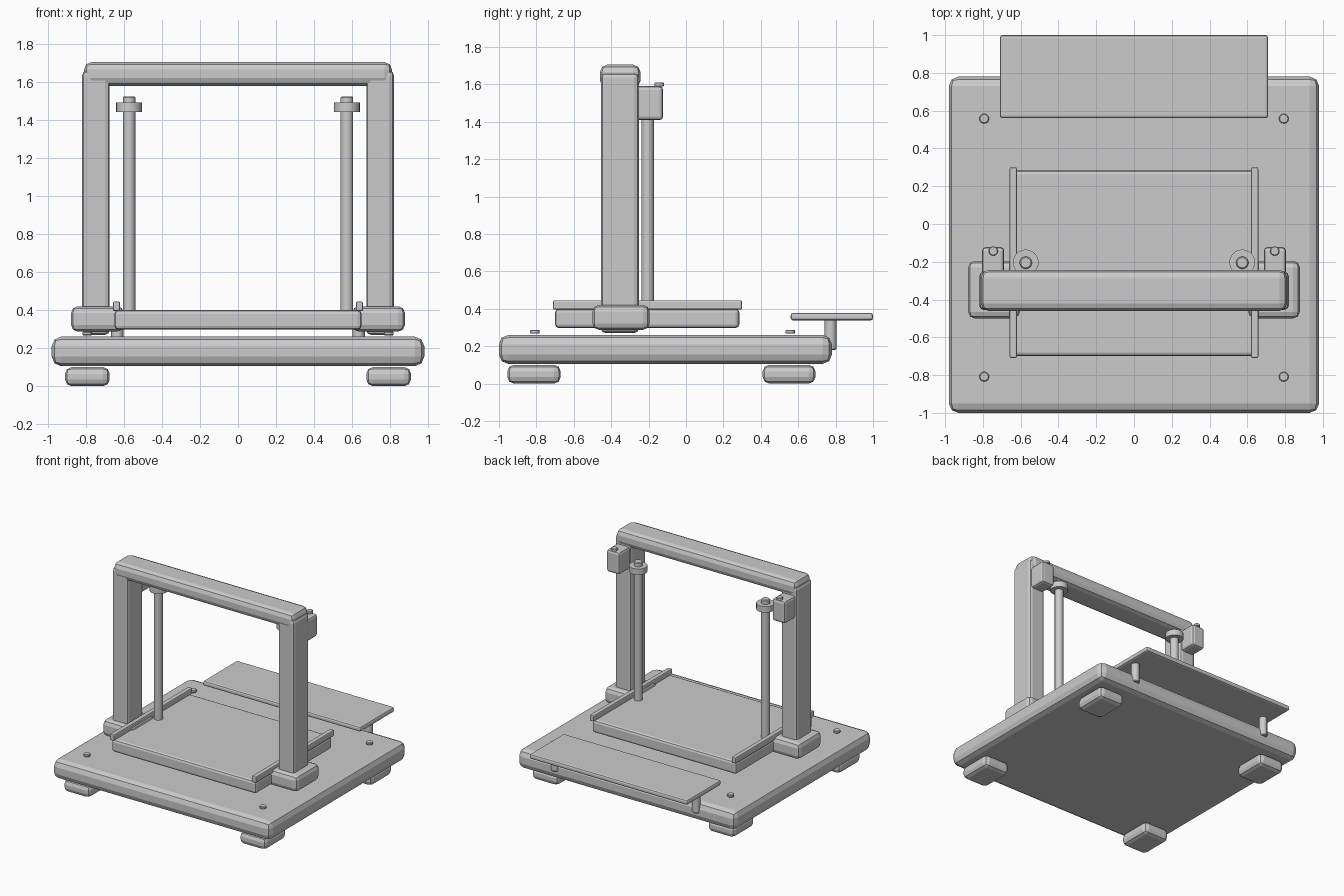
import bpy, bmesh
from mathutils import Matrix

if "Cube" in bpy.data.objects:
    bpy.data.objects.remove(bpy.data.objects["Cube"])


def finish(name, bm, bevel, segments, angle):
    if bevel:
        bmesh.ops.bevel(bm, geom=[e for e in bm.edges if e.calc_face_angle(0) > 1.0],
                        offset=bevel, segments=segments, profile=0.5,
                        affect='EDGES', clamp_overlap=True)
    me = bpy.data.meshes.new(name)
    bm.to_mesh(me)
    bm.free()
    ob = bpy.data.objects.new(name, me)
    bpy.context.collection.objects.link(ob)
    if angle:
        me.shade_smooth()
        me.set_sharp_from_angle(angle=angle)
    return ob


def box(name, x, y, z, bevel=0.0, segments=2):
    """Bevelled box from (min, max) ranges."""
    bm = bmesh.new()
    bmesh.ops.create_cube(bm, size=1)
    for v in bm.verts:
        v.co = [(r[0] + r[1]) / 2 + c * (r[1] - r[0]) for r, c in zip((x, y, z), v.co)]
    return finish(name, bm, bevel, segments, 0)


def cylinder(name, x, y, z, radius, sides=16, bevel=0.0):
    """Upright cylinder spanning the z range."""
    bm = bmesh.new()
    bmesh.ops.create_cone(bm, cap_ends=True, segments=sides, radius1=radius, radius2=radius,
                          depth=z[1] - z[0], matrix=Matrix.Translation((x, y, sum(z) / 2)))
    return finish(name, bm, bevel, 1, 0.6)


# Base plate, print bed, top beam, rear shelf
box("base_plate", (-0.98, 0.98), (-1.0, 0.78), (0.105, 0.26), 0.05)
box("print_bed", (-0.65, 0.65), (-0.70, 0.285), (0.297, 0.40), 0.02)
box("top_beam", (-0.81, 0.81), (-0.46, -0.243), (1.58, 1.705), 0.04)
box("rear_shelf", (-0.71, 0.71), (0.56, 1.0), (0.337, 0.378), 0.014)

for s, side in ((-1, "left"), (1, "right")):
    def span(a, b):
        return tuple(sorted((s * a, s * b)))

    # Frame uprights with their shoes
    box(f"{side}_upright", span(0.675, 0.82), (-0.455, -0.252), (0.27, 1.66), 0.025)
    box(f"{side}_upright_shoe", span(0.60, 0.878), (-0.50, -0.195), (0.287, 0.42), 0.035)

    # Bed rails
    box(f"{side}_bed_rail", span(0.62, 0.658), (-0.71, 0.30), (0.395, 0.445), 0.008)

    # Lift rod with collar
    cylinder(f"{side}_lift_rod", s * 0.573, -0.205, (0.35, 1.525), 0.033, 16, 0.006)
    cylinder(f"{side}_rod_collar", s * 0.573, -0.203, (1.443, 1.492), 0.068, 24)

    # Motor block with screw on top
    box(f"{side}_motor", span(0.687, 0.805), (-0.27, -0.122), (1.408, 1.59), 0.02)
    cylinder(f"{side}_motor_screw", s * 0.745, -0.143, (1.588, 1.61), 0.025, 12, 0.004)

    # Shelf support peg
    cylinder(f"{side}_shelf_peg", s * 0.635, 0.773, (0.18, 0.345), 0.032, 12, 0.006)

    # Feet and base screws, front and back
    for end, y0, y1, ys in (("front", -0.955, -0.67, -0.808), ("back", 0.41, 0.692, 0.558)):
        box(f"{side}_{end}_foot", span(0.675, 0.91), (y0, y1), (0.0, 0.1), 0.035)
        cylinder(f"{side}_{end}_base_screw", s * 0.793, ys, (0.267, 0.287), 0.026, 12, 0.004)
